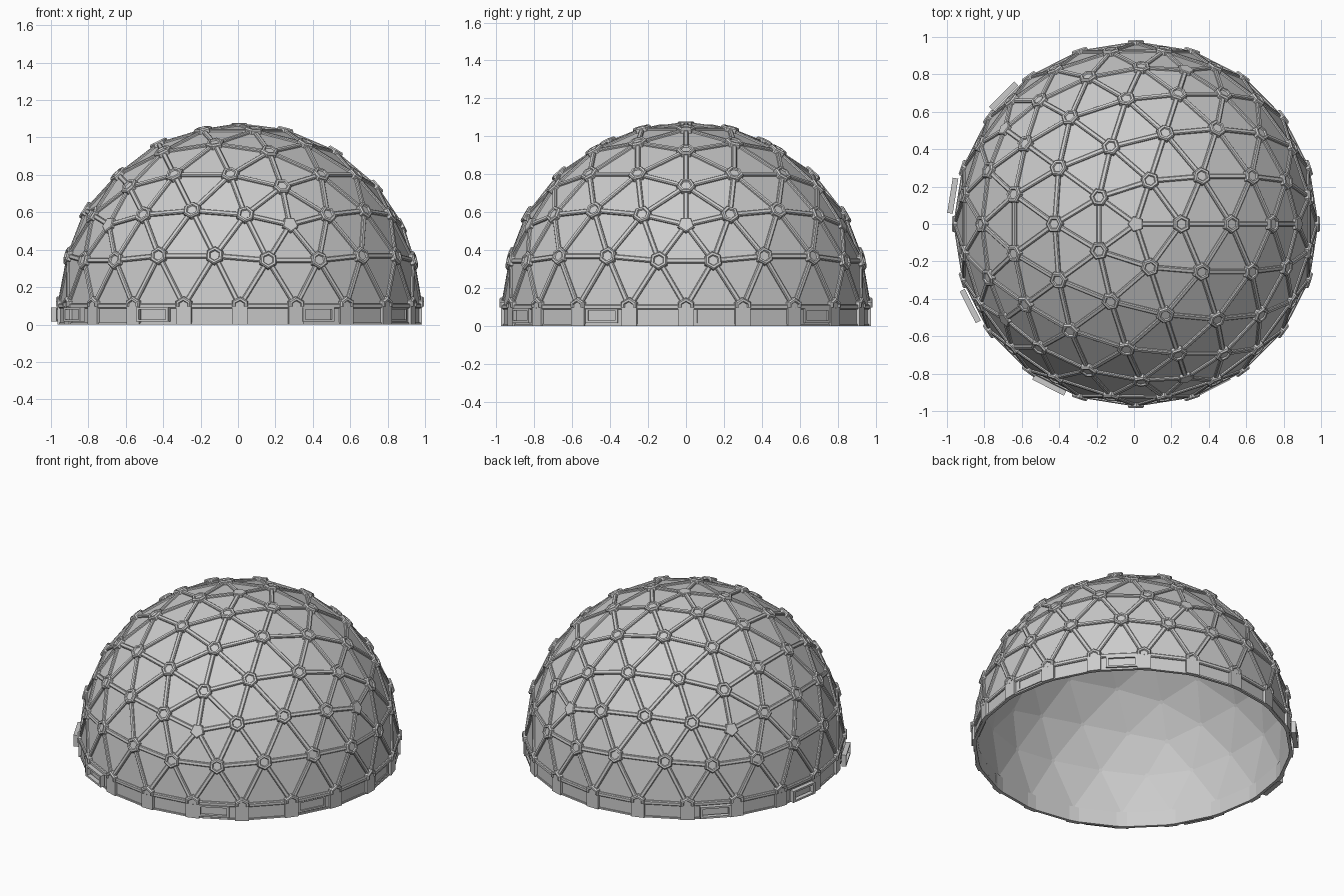
import bpy, bmesh
from math import sin, cos, atan, radians, pi
from mathutils import Vector

if "Cube" in bpy.data.objects:
    bpy.data.objects.remove(bpy.data.objects["Cube"])

R, BASE, CX, FREQ = 0.965, 0.10, 0.01, 4
UP = Vector((0, 0, 1))


def finish(bm, name, loc=(CX, 0, BASE)):
    bmesh.ops.recalc_face_normals(bm, faces=bm.faces)
    me = bpy.data.meshes.new(name)
    bm.to_mesh(me)
    bm.free()
    ob = bpy.data.objects.new(name, me)
    ob.location = loc
    bpy.context.collection.objects.link(ob)
    return ob


def loft(bm, rings, caps=(True, True)):
    """Skin a list of closed point loops."""
    vs = [[bm.verts.new(p) for p in r] for r in rings]
    n = len(vs[0])
    for a, b in zip(vs, vs[1:]):
        for i in range(n):
            j = (i + 1) % n
            bm.faces.new((a[i], a[j], b[j], b[i]))
    if caps[0]:
        bm.faces.new(vs[0][::-1])
    if caps[1]:
        bm.faces.new(vs[-1])


def strut(bm, a, b, out):
    """Bar with chamfered sides laid along an edge."""
    side = (b - a).normalized().cross(out)
    prof = [(-.014, -.006), (-.013, .006), (-.008, .011),
            (.008, .011), (.013, .006), (.014, -.006)]
    loft(bm, [[p + side * s + out * h for s, h in prof] for p in (a, b)])


def wall_box(bm, az, t, r, z):
    """Box given in tangential, radial and vertical ranges at an azimuth."""
    n, s = Vector((cos(az), sin(az), 0)), Vector((-sin(az), cos(az), 0))
    corners = [(t[0], r[0]), (t[1], r[0]), (t[1], r[1]), (t[0], r[1])]
    loft(bm, [[s * a + n * b + UP * h for a, b in corners] for h in z])


# Icosahedron with a vertex on top, each face split into a grid
def ring(off, z):
    rad = (1 - z * z) ** .5
    return [Vector((rad * cos(radians(72 * k + off)), rad * sin(radians(72 * k + off)), z))
            for k in range(5)]


zr = sin(atan(.5))
U, L = ring(0, zr), ring(36, -zr)
ico = []
for k in range(5):
    m = (k + 1) % 5
    ico += [(UP, U[k], U[m]), (U[k], L[k], U[m]), (L[k], L[m], U[m]), (-UP, L[m], L[k])]

points, lookup, tris = [], {}, []


def index(p):
    p = p.normalized()
    key = tuple(round(c * 1000) + 0 for c in p)
    if key not in lookup:
        lookup[key] = len(points)
        points.append(p * R)
    return lookup[key]


for A, B, C in ico:
    def g(i, j):
        return index(A + (B - A) * (i / FREQ) + (C - A) * (j / FREQ))
    for i in range(FREQ):
        for j in range(FREQ - i):
            tris.append((g(i, j), g(i + 1, j), g(i, j + 1)))
            if i + j < FREQ - 1:
                tris.append((g(i + 1, j), g(i + 1, j + 1), g(i, j + 1)))

neigh = [set() for _ in points]
for t in tris:
    for i in t:
        neigh[i].update(set(t) - {i})
upper = [t for t in tris if sum(points[i].z for i in t) > .01]
edges = {tuple(sorted((t[i], t[i - 1]))) for t in upper for i in range(3)}
used = {i for e in edges for i in e}

# Faceted shell
bm = bmesh.new()
vmap = {i: bm.verts.new(points[i]) for i in used}
for t in upper:
    bm.faces.new([vmap[i] for i in t])
shell = finish(bm, "dome_panels")
mod = shell.modifiers.new("thickness", 'SOLIDIFY')
mod.thickness, mod.offset = .01, -1

# Struts along every edge
bm = bmesh.new()
for a, b in edges:
    a, b = points[a], points[b]
    strut(bm, a, b, (a + b).normalized())
finish(bm, "dome_struts")

# Hub plates: raised hexagon rings, flat pentagons
HEX = [(.050, -.012), (.050, .011), (.043, .019), (.031, .019), (.026, .011)]
PENT = [(.046, -.012), (.046, .009), (.040, .013)]
bm = bmesh.new()
for i in used:
    n = points[i].normalized()
    dirs = []
    for k in neigh[i]:
        d = points[k] - points[i]
        dirs.append((d - n * d.dot(n)).normalized())
    ref = dirs[0]
    tan = n.cross(ref)
    from math import atan2
    dirs.sort(key=lambda d: atan2(d.dot(tan), d.dot(ref)))
    corners = [(dirs[k] + dirs[k - 1]).normalized() for k in range(len(dirs))]
    prof = PENT if len(dirs) == 5 else HEX
    loft(bm, [[points[i] + c * r + n * h for c in corners] for r, h in prof])
bmesh.ops.bisect_plane(bm, geom=bm.verts[:] + bm.edges[:] + bm.faces[:],
                       plane_co=(0, 0, -.004), plane_no=(0, 0, 1), clear_inner=True)
finish(bm, "hub_plates")

# Twenty-sided base wall with posts and a bottom rail
rim = [Vector((R * cos(k * pi / 10), R * sin(k * pi / 10), 0)) for k in range(20)]
bm = bmesh.new()
loft(bm, [rim, [p + UP * BASE for p in rim]], (False, False))
wall = finish(bm, "base_wall", (CX, 0, 0))
mod = wall.modifiers.new("thickness", 'SOLIDIFY')
mod.thickness, mod.offset = .012, -1

bm = bmesh.new()
for k in range(20):
    wall_box(bm, k * pi / 10, (-.042, .042), (.948, .975), (0, BASE))
finish(bm, "base_posts", (CX, 0, 0))

bm = bmesh.new()
for k in range(20):
    wall_box(bm, (k + .5) * pi / 10, (-.15, .15), (.943, .960), (0, .010))
finish(bm, "bottom_rail", (CX, 0, 0))

# Rectangular vent frames, mirrored left and right
bm = bmesh.new()
for deg in (9, 45, -27, -63):
    for az in (radians(deg), radians(180 - deg)):
        depth = (.952, .982)
        for z in ((.016, .028), (.080, .092)):
            wall_box(bm, az, (-.095, .095), depth, z)
        for t in ((-.095, -.080), (.080, .095)):
            wall_box(bm, az, t, depth, (.028, .080))
finish(bm, "vent_frames", (-.014, 0, 0))
